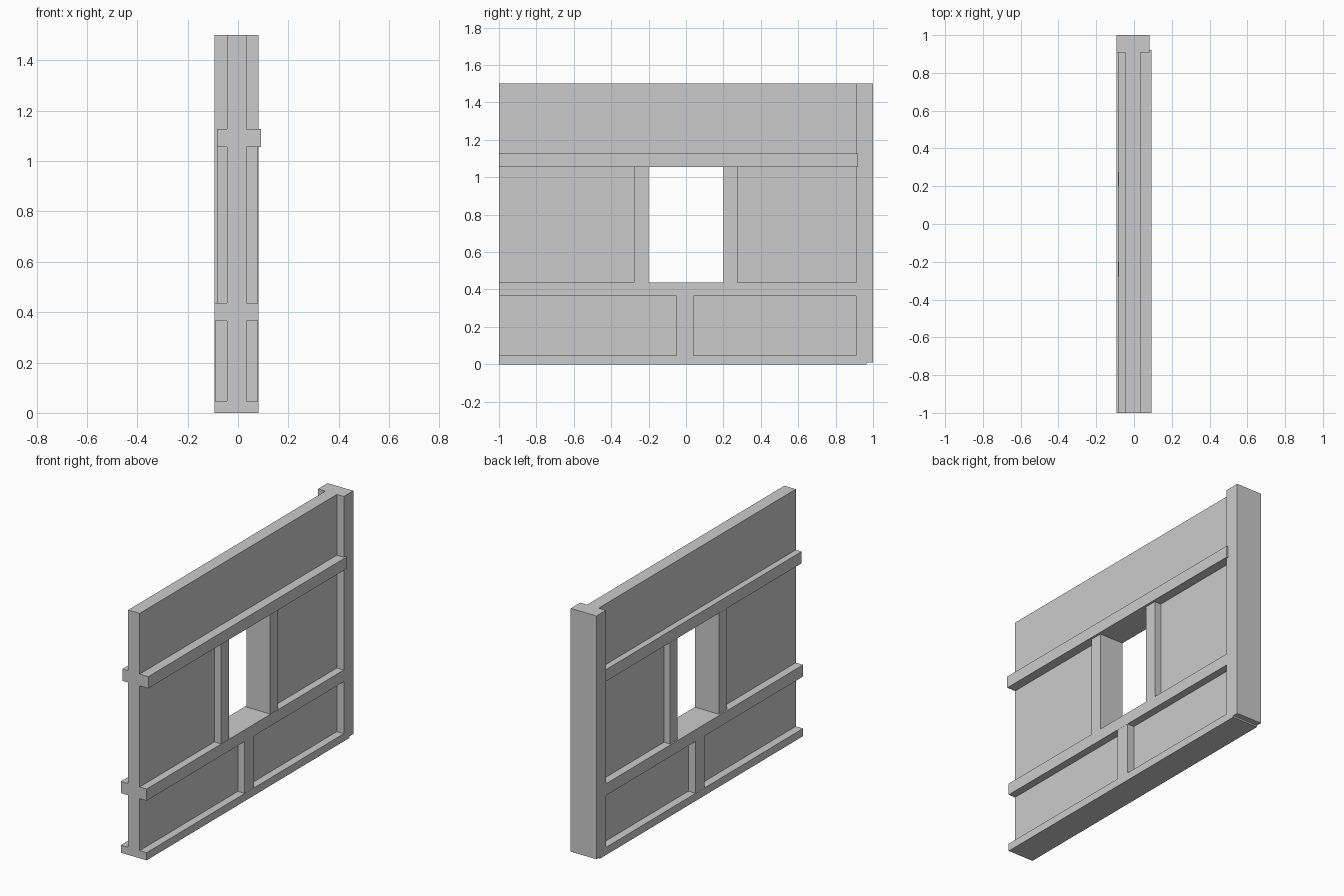
import bpy

# Remove the default cube
cube = bpy.data.objects.get("Cube")
if cube:
    bpy.data.objects.remove(cube, do_unlink=True)

# Single plain grey material
GREY = (0.6, 0.6, 0.6, 1.0)
grey = bpy.data.materials.new("plain_grey")
grey.use_nodes = True
grey.diffuse_color = GREY
grey.node_tree.nodes["Principled BSDF"].inputs["Base Color"].default_value = GREY


def box(name, x, y, z):
    """Axis-aligned box from (low, high) pairs."""
    spans = (x, y, z)
    bpy.ops.mesh.primitive_cube_add(size=1, location=[(a + b) / 2 for a, b in spans])
    ob = bpy.context.object
    ob.name = ob.data.name = name
    ob.scale = [b - a for a, b in spans]
    bpy.ops.object.transform_apply(location=False, rotation=False, scale=True)
    ob.data.materials.append(grey)
    return ob


BEAM_X = (-0.093, 0.081)    # depth of the main timbers
JAMB_X = (-0.084, 0.078)
SILL, HEAD = 0.437, 1.056   # window opening heights
END = 0.965                 # where timbers stop inside the corner post

# Wall panel with a window opening
wall = box("wall_panel", (-0.044, 0.034), (-1, END), (0, 1.5))
cutter = box("window_cutter", (-0.3, 0.3), (-0.2, 0.2), (SILL, HEAD))
cutter.hide_render = True
cutter.hide_viewport = True
opening = wall.modifiers.new("window_opening", 'BOOLEAN')
opening.operation = 'DIFFERENCE'
opening.solver = 'EXACT'
opening.object = cutter
bpy.context.view_layer.objects.active = wall
bpy.ops.object.modifier_apply(modifier=opening.name)
bpy.data.objects.remove(cutter, do_unlink=True)

# Corner post
box("corner_post", BEAM_X, (0.908, 1), (0.01, 1.5))

# Horizontal rails
box("bottom_rail", BEAM_X, (-1, END), (0, 0.047))
box("middle_rail", BEAM_X, (-1, END), (0.365, SILL))
box("head_rail", (-0.083, 0.092), (-1, 0.92), (HEAD, 1.128))

# Window jambs and the stud beneath the sill
box("front_jamb", JAMB_X, (-0.278, -0.2), (SILL, HEAD))
box("back_jamb", JAMB_X, (0.2, 0.275), (SILL, HEAD))
box("lower_stud", (-0.092, 0.08), (-0.05, 0.04), (0.047, 0.365))
